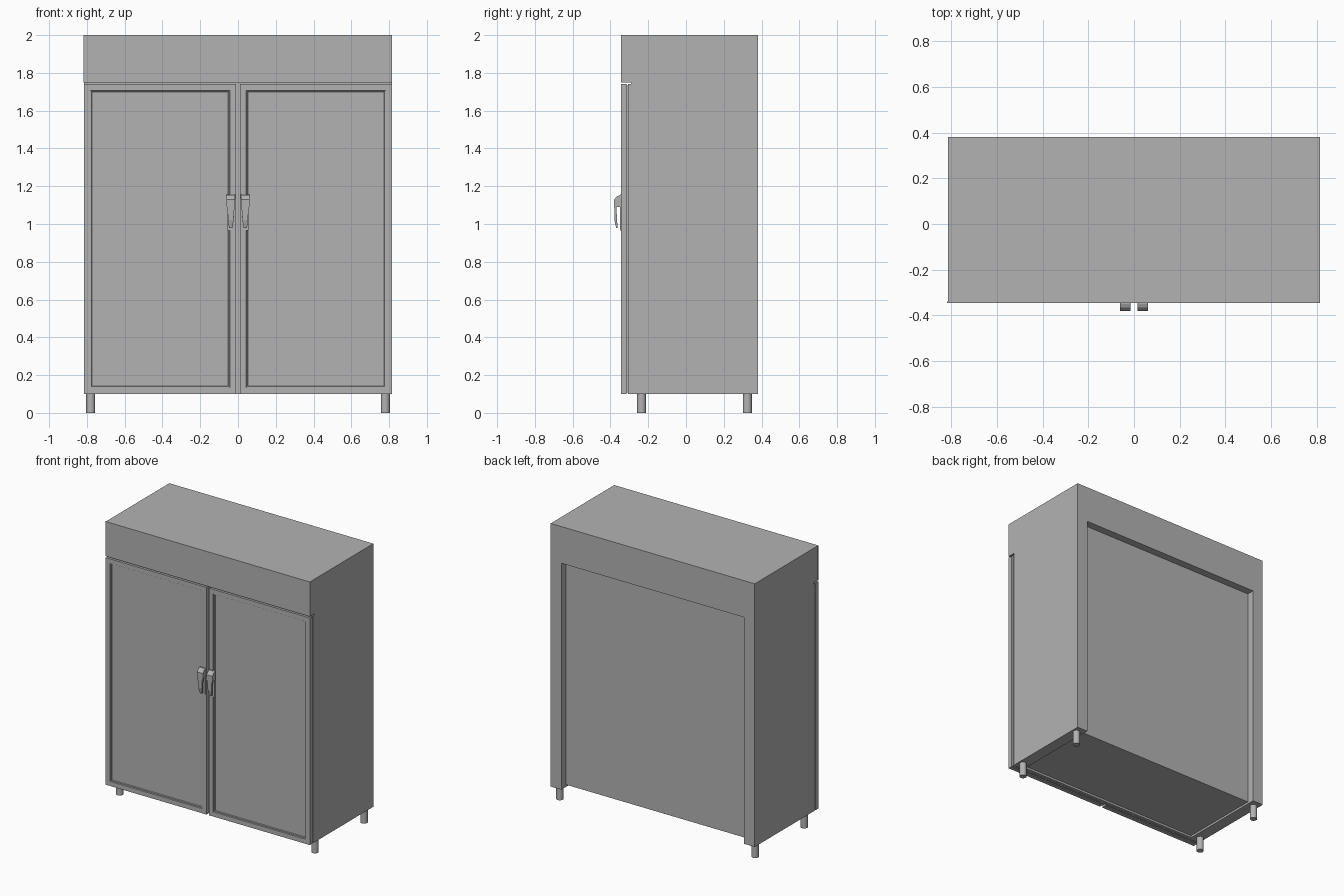
import bpy, bmesh
from mathutils import Matrix

cube = bpy.data.objects.get("Cube")
if cube:
    bpy.data.objects.remove(cube, do_unlink=True)

steel = bpy.data.materials.new("brushed steel grey")
steel.use_nodes = True
GREY = (0.45, 0.45, 0.45, 1)
steel.diffuse_color = GREY
steel.node_tree.nodes["Principled BSDF"].inputs["Base Color"].default_value = GREY


def finish(name, bm):
    """Turn a bmesh into a named steel object."""
    bmesh.ops.recalc_face_normals(bm, faces=bm.faces)
    mesh = bpy.data.meshes.new(name)
    bm.to_mesh(mesh)
    bm.free()
    mesh.materials.append(steel)
    obj = bpy.data.objects.new(name, mesh)
    bpy.context.collection.objects.link(obj)
    return obj


def box_bm(x, y, z):
    """Box spanning the given (low, high) ranges."""
    bm = bmesh.new()
    bmesh.ops.create_cube(bm, size=1)
    for v in bm.verts:
        v.co = [r[0] if c < 0 else r[1] for c, r in zip(v.co, (x, y, z))]
    return bm


def box(name, x, y, z):
    return finish(name, box_bm(x, y, z))


def prism(name, outline, x_low, x_high):
    """Extrude a (y, z) outline along x."""
    bm = bmesh.new()
    face = bm.faces.new([bm.verts.new((x_low, y, z)) for y, z in outline])
    ext = bmesh.ops.extrude_face_region(bm, geom=[face])["geom"]
    bmesh.ops.translate(bm, vec=(x_high - x_low, 0, 0),
                        verts=[g for g in ext if isinstance(g, bmesh.types.BMVert)])
    return finish(name, bm)


W, FRONT, BODY, BACK = 0.815, -0.345, -0.29, 0.38
WALL, BASE, HEAD = 0.73, 0.10, 1.75

# Cabinet shell: head, side walls and the recessed core behind and below
box("head_housing", (-W, W), (FRONT + 0.006, BACK), (HEAD, 2))
box("head_front_panel", (-W - 0.003, W), (FRONT, FRONT + 0.006), (HEAD, 2))
box("cabinet_core", (-WALL, WALL), (BODY + 0.02, BACK - 0.055), (BASE + 0.015, HEAD))
box("front_wall", (-WALL, WALL), (BODY, BODY + 0.02), (BASE, HEAD))
box("back_top_rail", (-WALL, WALL), (BACK - 0.055, BACK), (HEAD - 0.015, HEAD))
for side, s in (("left", 1), ("right", -1)):
    box(side + "_wall", sorted((s * WALL, s * W)), (BODY, BACK), (BASE, HEAD))

    # Doors: inner slab, recessed gasket and framed outer slab
    x0, x1 = sorted((s * 0.01, s * W))
    z0, z1 = BASE, 1.74
    box(side + "_door_liner", (x0, x1), (-0.307, BODY - 0.002), (z0, z1))
    box(side + "_door_gasket", (x0 + 0.008, x1 - 0.008), (-0.318, -0.305), (z0 + 0.008, z1 - 0.008))
    bm = box_bm((x0, x1), (FRONT, -0.316), (z0, z1))
    front = min(bm.faces, key=lambda f: f.calc_center_median().y)
    for thickness, depth in ((0.003, 0), (0.044, 0), (0.003, -0.006), (0.006, 0), (0.003, -0.006)):
        bmesh.ops.inset_region(bm, faces=[front], thickness=thickness, depth=depth)
    finish(side + "_door", bm)

    # Latch handle: backplate, sloped mount and tapered hanging lever
    hx = s * 0.038
    box(side + "_handle_plate", (hx - 0.018, hx + 0.018), (FRONT - 0.005, FRONT), (0.965, 1.155))
    prism(side + "_handle_mount",
          ((FRONT, 1.155), (-0.365, 1.147), (-0.38, 1.13), (-0.38, 1.09), (FRONT, 1.09)),
          hx - 0.023, hx + 0.023)
    lever = prism(side + "_handle_lever",
                  ((-0.38, 1.1), (-0.368, 1.1), (-0.366, 1.03), (-0.362, 0.98), (-0.37, 0.98), (-0.379, 1.02)),
                  hx - 0.02, hx + 0.02)
    for v in lever.data.vertices:
        v.co.x = hx + (v.co.x - hx) * (0.5 + 0.5 * min(1, (v.co.z - 0.98) / 0.1))

    # Round feet
    for end, y in (("front", -0.235), ("back", 0.325)):
        bm = bmesh.new()
        bmesh.ops.create_cone(bm, cap_ends=True, segments=20, radius1=0.024, radius2=0.024,
                              depth=BASE, matrix=Matrix.Translation((s * 0.78, y, BASE / 2)))
        foot = finish(side + "_" + end + "_foot", bm)
        bpy.ops.object.select_all(action="DESELECT")
        foot.select_set(True)
        bpy.context.view_layer.objects.active = foot
        bpy.ops.object.shade_smooth_by_angle()
